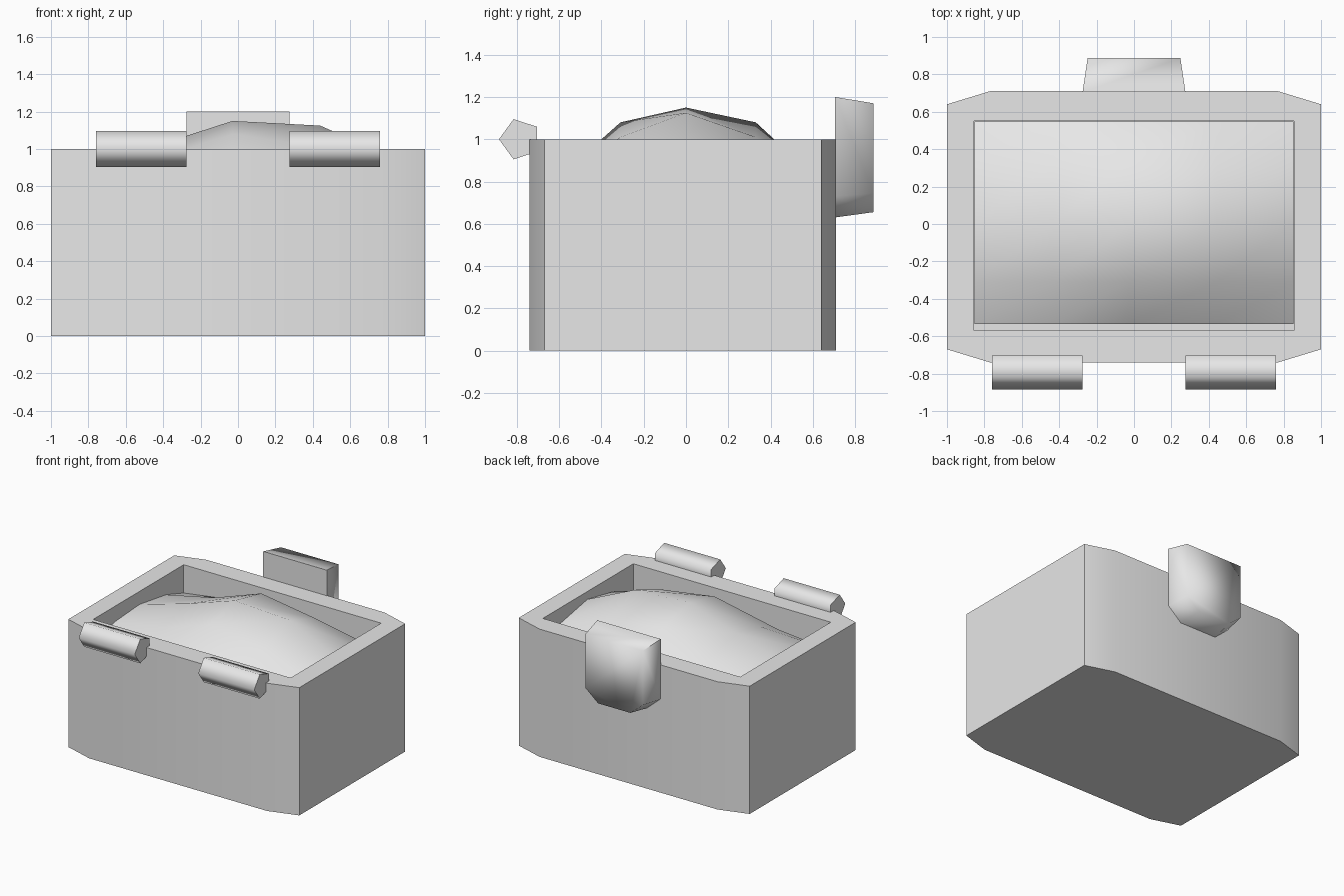
import bpy, bmesh, math
from mathutils import Vector

if "Cube" in bpy.data.objects:
    bpy.data.objects.remove(bpy.data.objects["Cube"], do_unlink=True)

grey = bpy.data.materials.new("plain_grey")
grey.use_nodes = True
colour = (0.8, 0.8, 0.8, 1)
grey.diffuse_color = colour
grey.node_tree.nodes["Principled BSDF"].inputs["Base Color"].default_value = colour


def finish(name, bm, angle):
    """Turn a bmesh into a smooth-shaded grey object."""
    bmesh.ops.recalc_face_normals(bm, faces=bm.faces)
    mesh = bpy.data.meshes.new(name)
    bm.to_mesh(mesh)
    bm.free()
    mesh.materials.append(grey)
    obj = bpy.data.objects.new(name, mesh)
    bpy.context.collection.objects.link(obj)
    bpy.ops.object.select_all(action="DESELECT")
    obj.select_set(True)
    bpy.context.view_layer.objects.active = obj
    bpy.ops.object.shade_smooth_by_angle(angle=math.radians(angle))
    return obj


def loft(name, loops, angle):
    """Skin a stack of equal-length loops and cap both ends."""
    bm = bmesh.new()
    rings = [[bm.verts.new(p) for p in loop] for loop in loops]
    for a, b in zip(rings, rings[1:]):
        for i in range(len(a)):
            j = (i + 1) % len(a)
            bm.faces.new((a[i], a[j], b[j], b[i]))
    bm.faces.new(rings[0])
    bm.faces.new(rings[-1])
    return finish(name, bm, angle)


def plan(x_side, x_bend, front, front_side, back_side, back, z):
    """Eight-sided plan outline, mirrored in x."""
    half = [(x_bend, front), (x_side, front_side), (x_side, back_side), (x_bend, back)]
    return [(x, y, z) for x, y in half] + [(-x, y, z) for x, y in reversed(half)]


# Box with bowed front and back and a rectangular well
floor = 0.5
outer = (1, 0.77, -0.74, -0.67, 0.64, 0.71)
inner = (0.855, 0.77, -0.57, -0.57, 0.55, 0.55)
loft("box", [plan(*outer, 0), plan(*outer, 1), plan(*inner, 1), plan(*inner, floor)], 30)

# Heaped contents: a coarse height grid with a skirt down to the floor
columns = (-0.853, -0.43, -0.03, 0.44, 0.853)
rows = (-0.535, -0.31, 0, 0.33, 0.548)
heights = ((0.80, 0.84, 0.88, 0.85, 0.80),
           (0.88, 0.95, 1.08, 1.01, 0.88),
           (0.90, 1.02, 1.15, 1.125, 0.94),
           (0.85, 0.94, 1.08, 1.01, 0.88),
           (0.78, 0.84, 0.88, 0.85, 0.78))
bm = bmesh.new()
grid = [[bm.verts.new((x, y, z)) for x, z in zip(columns, line)]
        for y, line in zip(rows, heights)]
for r in range(len(rows) - 1):
    for c in range(len(columns) - 1):
        bm.faces.new((grid[r][c], grid[r][c + 1], grid[r + 1][c + 1], grid[r + 1][c]))
border = [e for e in bm.edges if e.is_boundary]
skirt = bmesh.ops.extrude_edge_only(bm, edges=border)["geom"]
for v in skirt:
    if isinstance(v, bmesh.types.BMVert):
        v.co.z = floor
finish("heaped_contents", bm, 50)

# Five-sided hinge barrels on the front rim
for side, name in ((-1, "right_hinge"), (1, "left_hinge")):
    loops = []
    for x in (0.275, 0.76):
        turns = [math.tau * i / 5 for i in range(5)]
        loops.append([Vector((side * x, -0.785 - 0.1 * math.cos(t), 1 + 0.1 * math.sin(t)))
                      for t in turns])
    loft(name, loops, 80)


# Tapered latch plate on the back, clipped at its lower corners
def latch_outline(width, foot, top, clip, bottom, y):
    half = [(width, top), (width, clip), (foot, bottom)]
    return [(x, y, z) for x, z in half] + [(-x, y, z) for x, z in reversed(half)]


loft("latch", [latch_outline(0.275, 0.16, 1.2, 0.73, 0.63, 0.705),
               latch_outline(0.248, 0.14, 1.17, 0.745, 0.655, 0.887)], 85)
